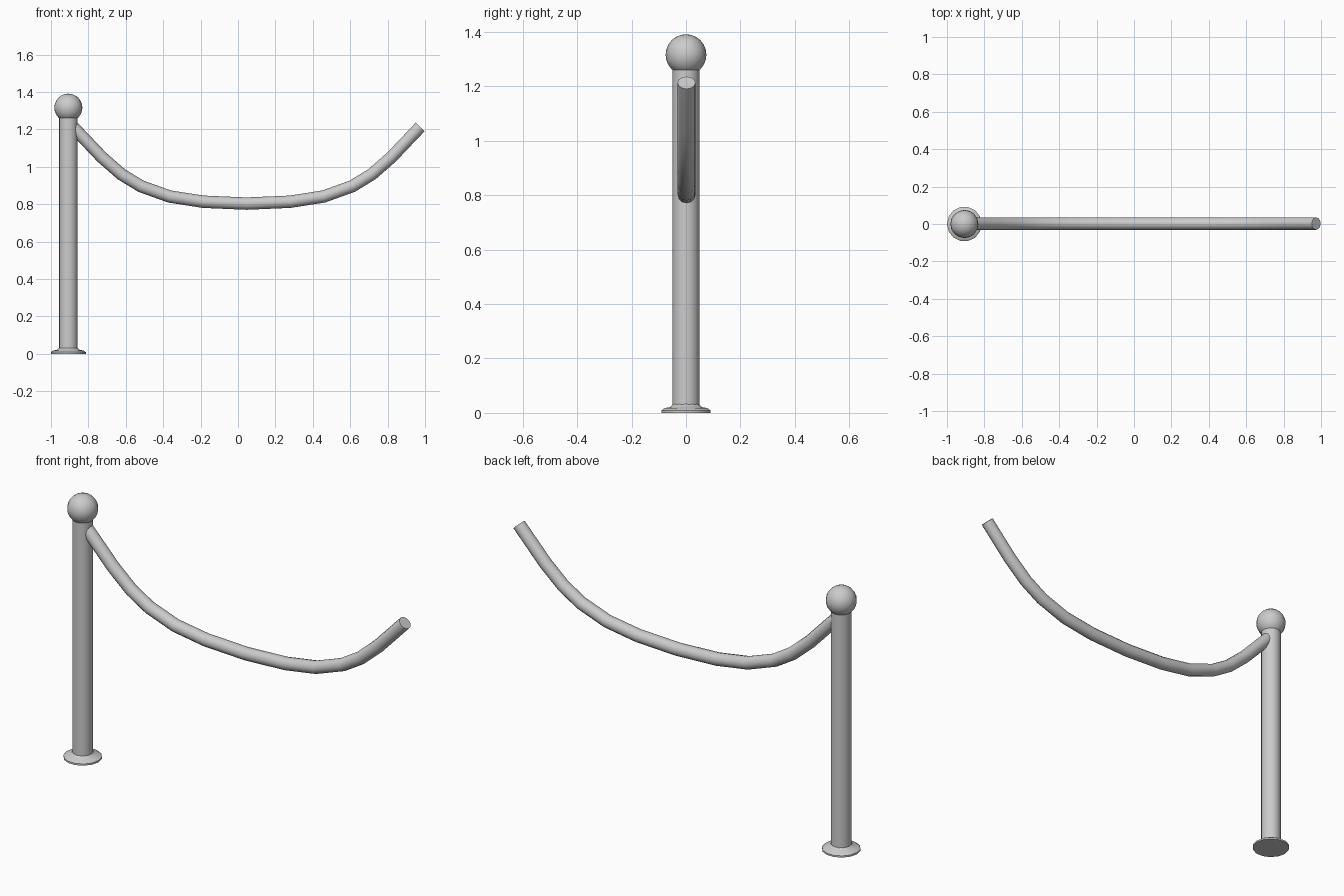
import bpy, bmesh
from math import radians, tau
from mathutils import Vector, Matrix

if "Cube" in bpy.data.objects:
    bpy.data.objects.remove(bpy.data.objects["Cube"])

POST_X = -0.907


def finish(obj, angle=40):
    bpy.ops.object.select_all(action='DESELECT')
    obj.select_set(True)
    bpy.context.view_layer.objects.active = obj
    bpy.ops.object.shade_smooth_by_angle(angle=radians(angle))


def make_object(name, bm):
    bmesh.ops.recalc_face_normals(bm, faces=bm.faces)
    mesh = bpy.data.meshes.new(name)
    bm.to_mesh(mesh)
    bm.free()
    obj = bpy.data.objects.new(name, mesh)
    bpy.context.collection.objects.link(obj)
    return obj


def lathe(name, profile, sides):
    """Spin an (r, z) profile about z; first and last points lie on the axis."""
    bm = bmesh.new()
    verts = [bm.verts.new((r, 0, z)) for r, z in profile]
    edges = [bm.edges.new(pair) for pair in zip(verts, verts[1:])]
    bmesh.ops.spin(bm, geom=verts + edges, cent=(0, 0, 0), axis=(0, 0, 1),
                   angle=tau, steps=sides)
    bmesh.ops.remove_doubles(bm, verts=bm.verts, dist=1e-5)
    obj = make_object(name, bm)
    obj.location.x = POST_X
    finish(obj)
    return obj


# Flared foot plate
lathe("base", [(0, 0), (0.093, 0), (0.093, 0.009), (0.08, 0.018),
               (0.06, 0.021), (0.05, 0.032), (0, 0.032)], 14)

# Upright post
lathe("post", [(0, 0.01), (0.05, 0.01), (0.05, 1.26), (0, 1.26)], 16)

# Ball finial
bm = bmesh.new()
bmesh.ops.create_uvsphere(bm, u_segments=16, v_segments=12, radius=0.075)
ball = make_object("ball_finial", bm)
ball.location = (POST_X, 0, 1.316)
finish(ball)

# Sagging rope: half the path is mirrored about its lowest point
MID_X, RADIUS, SIDES = 0.046, 0.033, 12
half = [(0.232, 0.813), (0.412, 0.841), (0.565, 0.896),
        (0.67, 0.96), (0.775, 1.052), (0.928, 1.213)]
offsets = [(-x, z) for x, z in reversed(half)] + [(0, 0.803)] + half
path = [Vector((MID_X + x, 0.002, z)) for x, z in offsets]

bm = bmesh.new()
rings = []
for i, p in enumerate(path):
    a = (p - path[i - 1]).normalized() if i else Vector()
    b = (path[i + 1] - p).normalized() if i < len(path) - 1 else Vector()
    tangent = (a + b).normalized()
    normal = Vector((-tangent.z, 0, tangent.x))
    rings.append([bm.verts.new(p + RADIUS * (Matrix.Rotation(tau * k / SIDES, 3, tangent) @ normal))
                  for k in range(SIDES)])
for r0, r1 in zip(rings, rings[1:]):
    for k in range(SIDES):
        n = (k + 1) % SIDES
        bm.faces.new((r0[k], r0[n], r1[n], r1[k]))
bm.faces.new(rings[0])
bm.faces.new(rings[-1])
finish(make_object("rope", bm))
